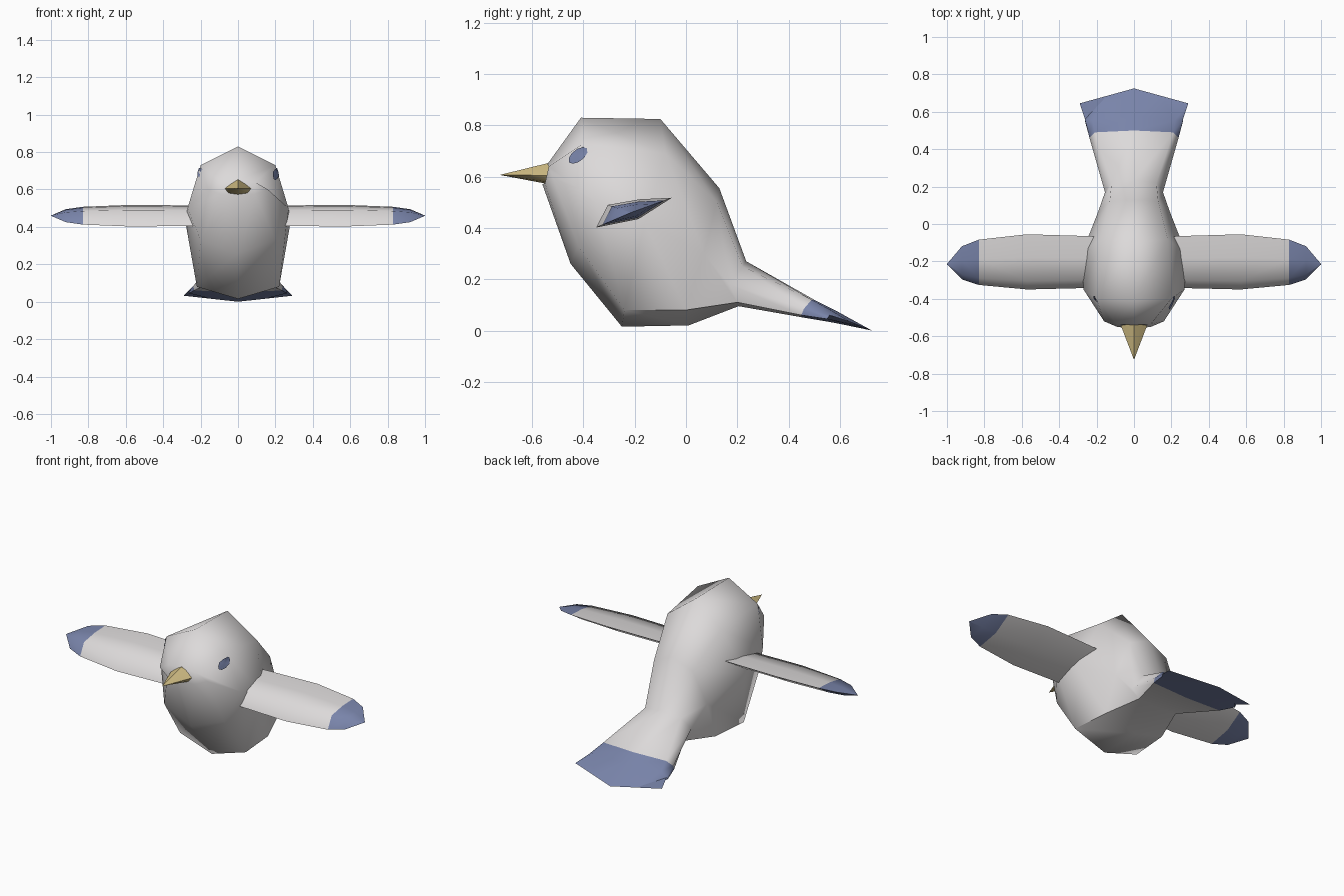
import bpy, bmesh, math
from mathutils import Vector
from mathutils.bvhtree import BVHTree

if "Cube" in bpy.data.objects:
    bpy.data.objects.remove(bpy.data.objects["Cube"])


def material(name, rgb):
    m = bpy.data.materials.new(name)
    m.diffuse_color = (*rgb, 1)
    m.use_nodes = True
    m.node_tree.nodes["Principled BSDF"].inputs["Base Color"].default_value = m.diffuse_color
    return m


WHITE = material("soft white", (0.72, 0.70, 0.70))
BLUE = material("slate blue", (0.19, 0.23, 0.40))
TAN = material("beak tan", (0.66, 0.53, 0.24))


def finish(name, bm, mats, angle=60):
    bmesh.ops.remove_doubles(bm, verts=bm.verts, dist=0.0005)
    bmesh.ops.recalc_face_normals(bm, faces=bm.faces)
    me = bpy.data.meshes.new(name)
    bm.to_mesh(me)
    bm.free()
    for m in mats:
        me.materials.append(m)
    for p in me.polygons:
        p.use_smooth = True
    me.set_sharp_from_angle(angle=math.radians(angle))
    ob = bpy.data.objects.new(name, me)
    bpy.context.collection.objects.link(ob)
    return ob


def loft(name, rings, mats, blue_from=99, angle=60):
    """Skin a list of closed rings; bands from index blue_from use slot 1."""
    bm = bmesh.new()
    loops = [[bm.verts.new(p) for p in r] for r in rings]
    n = len(loops[0])
    for i in range(len(loops) - 1):
        a, b = loops[i], loops[i + 1]
        for j in range(n):
            k = (j + 1) % n
            f = bm.faces.new((a[j], a[k], b[k], b[j]))
            f.material_index = int(i >= blue_from)
    bm.faces.new(loops[0])
    return finish(name, bm, mats, angle)


def full(half):
    """Complete a right-hand half ring (top to bottom) by mirroring."""
    return half + [(-x, y, z) for x, y, z in half[-2:0:-1]]


# Body and tail: half rings from the face to the tail edge
body_halves = [
    [(0, -.54, .65), (.09, -.535, .64), (.16, -.52, .60), (.09, -.55, .575), (0, -.56, .57)],
    [(0, -.41, .83), (.20, -.40, .73), (.27, -.35, .50), (.20, -.42, .33), (0, -.45, .26)],
    [(0, -.10, .825), (.18, -.08, .69), (.28, -.16, .42), (.22, -.24, .08), (0, -.25, .015)],
    [(0, .13, .555), (.13, .12, .50), (.19, .07, .30), (.20, 0, .08), (0, .01, .02)],
    [(0, .235, .27), (.12, .22, .25), (.155, .17, .18), (.13, .20, .11), (0, .205, .095)],
    [(0, .50, .12), (.21, .49, .12), (.238, .46, .085), (.235, .45, .06), (0, .45, .052)],
    [(0, .58, .08), (.22, .555, .085), (.262, .56, .06), (.262, .55, .045), (0, .58, .03)],
    [(0, .725, 0), (.145, .685, .016), (.29, .645, .032), (.145, .685, .016), (0, .725, 0)],
]
body = loft("body", [full(h) for h in body_halves], [WHITE, BLUE], blue_from=5)

# Wings: one slanted section scaled along the span, blue at the tip
section = [(-.35, .402), (-.305, .49), (-.18, .512), (-.055, .518), (-.185, .435)]
span = [(.15, .92), (.30, .95), (.57, 1), (.83, .82), (.92, .60), (1.0, .01)]
for side, label in ((1, "right"), (-1, "left")):
    rings = []
    for x, s in span:
        rings.append([(side * x, -.215 + (y + .215) * s, .46 + (z - .46) * s)
                      for y, z in section])
    loft(label + "_wing", rings, [WHITE, BLUE], blue_from=3)

# Beak: short cone with a raised ridge
base = [(0, .655), (.04, .63), (.075, .605), (.055, .578), (0, .57),
        (-.055, .578), (-.075, .605), (-.04, .63)]
loft("beak", [[(x, -.53, z) for x, z in base],
              [(x * .01, -.725, .607 + (z - .607) * .01) for x, z in base]], [TAN])

# Eyes: thin slanted ovals laid on the side of the head
tree = BVHTree.FromPolygons([v.co for v in body.data.vertices],
                            [p.vertices for p in body.data.polygons])
for side, label in ((1, "right"), (-1, "left")):
    bm = bmesh.new()

    def on_head(y, z):
        hit, normal, _, _ = tree.ray_cast(Vector((side, y, z)), Vector((-side, 0, 0)))
        return bm.verts.new(hit + Vector((side * .005, -.003, .003)))

    centre = on_head(-.418, .680)
    rim = []
    for i in range(10):
        a = i * math.tau / 10
        u, v = .044 * math.cos(a), .023 * math.sin(a)
        t = math.radians(38)
        rim.append(on_head(-.418 + u * math.cos(t) - v * math.sin(t),
                           .680 + u * math.sin(t) + v * math.cos(t)))
    for i in range(10):
        tri = (centre, rim[i], rim[(i + 1) % 10])
        bm.faces.new(tri if side > 0 else tri[::-1])
    bm.normal_update()
    finish(label + "_eye", bm, [BLUE])
